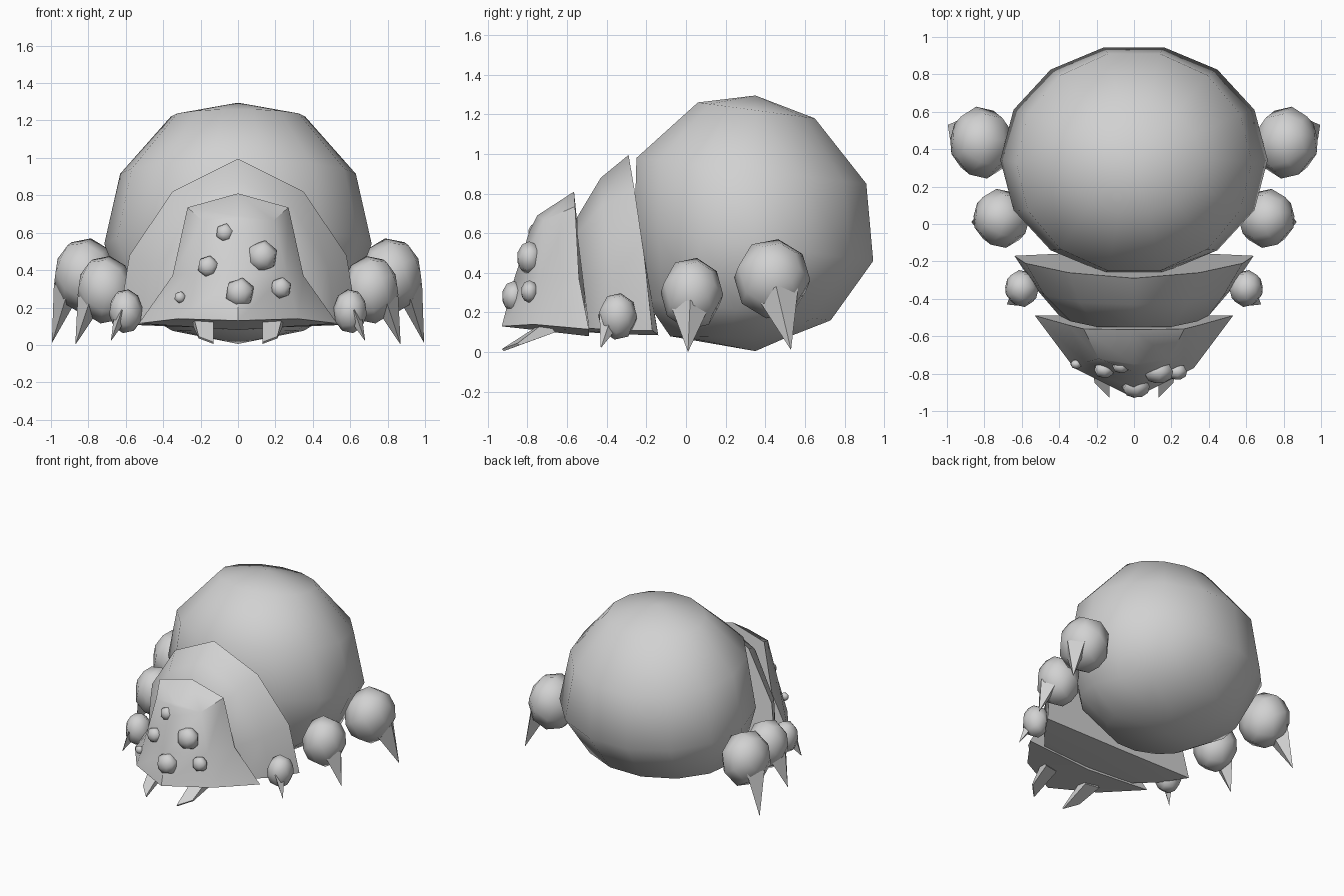
import bpy, bmesh, math
from mathutils import Vector

if "Cube" in bpy.data.objects:
    bpy.data.objects.remove(bpy.data.objects["Cube"])

SHADE = (0.64, 0.64, 0.64, 1)
grey = bpy.data.materials.new("plain_grey")
grey.use_nodes = True
grey.diffuse_color = SHADE
grey.node_tree.nodes["Principled BSDF"].inputs["Base Color"].default_value = SHADE


def finish(bm, name, angle):
    bmesh.ops.remove_doubles(bm, verts=bm.verts, dist=0.0005)
    bmesh.ops.recalc_face_normals(bm, faces=bm.faces)
    mesh = bpy.data.meshes.new(name)
    bm.to_mesh(mesh)
    bm.free()
    mesh.materials.append(grey)
    ob = bpy.data.objects.new(name, mesh)
    bpy.context.collection.objects.link(ob)
    bpy.ops.object.select_all(action='DESELECT')
    ob.select_set(True)
    bpy.context.view_layer.objects.active = ob
    bpy.ops.object.shade_smooth_by_angle(angle=math.radians(angle))


def loft(name, rings, angle):
    """Skin closed rings of points and cap the open ends."""
    bm = bmesh.new()
    loops = [[bm.verts.new(p) for p in ring] for ring in rings]
    n = len(loops[0])
    for a, b in zip(loops, loops[1:]):
        for i in range(n):
            j = (i + 1) % n
            bm.faces.new((a[i], a[j], b[j], b[i]))
    for end in (loops[0], loops[-1]):
        if len({v.co[0] for v in end}) > 1:
            bm.faces.new(end)
    finish(bm, name, angle)


def arch(half, keel):
    """Mirror half an arch, listed crown to +x foot, and close it under the middle."""
    return [(-x, y, z) for x, y, z in reversed(half[1:])] + half + [keel]


def blob(name, centre, size, segments, axis):
    """Coarse rounded lump with its poles along axis."""
    bm = bmesh.new()
    bmesh.ops.create_uvsphere(bm, u_segments=segments, v_segments=5, radius=1)
    turn = Vector((0, 0, 1)).rotation_difference(Vector(axis))
    for v in bm.verts:
        p = turn @ v.co
        v.co = [c + q * s for c, q, s in zip(centre, p, size)]
    finish(bm, name, 50)


def claw(name, base, tip, wide, deep):
    """Four-sided spike from base to tip."""
    b = Vector(base)
    axis = (Vector(tip) - b).normalized()
    side = axis.cross(Vector((1, 0, 0))).normalized() * deep
    across = axis.cross(side).normalized() * wide
    bm = bmesh.new()
    low = [bm.verts.new(c) for c in (b + across, b + side, b - across, b - side)]
    top = bm.verts.new(tip)
    bm.faces.new(low)
    for i in range(4):
        bm.faces.new((low[i], low[(i + 1) % 4], top))
    finish(bm, name, 30)


# Abdomen: tilted rings (front y, front z, back y, back z, half width)
SIDES = 14
stack = [(0.35, 1.295, 0.35, 1.295, 0), (0.06, 1.26, 0.65, 1.18, 0.36),
         (-0.25, 0.98, 0.91, 0.85, 0.63), (-0.26, 0.62, 0.945, 0.46, 0.715),
         (-0.21, 0.27, 0.73, 0.16, 0.59), (-0.08, 0.08, 0.5, 0.07, 0.35),
         (0.35, 0.005, 0.35, 0.005, 0)]
rings = []
for yf, zf, yb, zb, w in stack:
    ring = []
    for i in range(SIDES):
        t = 2 * math.pi * i / SIDES
        k = (1 + math.sin(t) / math.cos(math.pi / SIDES)) / 2
        ring.append((w * math.cos(t), yf + (yb - yf) * k, zf + (zb - zf) * k))
    rings.append(ring)
loft("abdomen", rings, 75)

# Thorax shield
loft("thorax", [
    arch([(0, -0.29, 0.995), (0.35, -0.26, 0.82), (0.58, -0.21, 0.48), (0.64, -0.17, 0.11)], (0, -0.14, 0.085)),
    arch([(0, -0.43, 0.88), (0.29, -0.42, 0.74), (0.48, -0.38, 0.42), (0.52, -0.35, 0.11)], (0, -0.34, 0.09)),
    arch([(0, -0.55, 0.68), (0.2, -0.55, 0.6), (0.34, -0.52, 0.36), (0.4, -0.49, 0.12)], (0, -0.5, 0.1)),
], 55)

# Head shield, closing on a ridge down the face
ridge = [(0, -0.76, 0.67), (0, -0.79, 0.61), (0, -0.87, 0.36), (0, -0.93, 0.13)]
loft("head", [
    arch([(0, -0.565, 0.81), (0.27, -0.56, 0.735), (0.35, -0.54, 0.37), (0.53, -0.49, 0.115)], (0, -0.49, 0.08)),
    arch([(0, -0.75, 0.69), (0.19, -0.72, 0.665), (0.26, -0.74, 0.38), (0.32, -0.77, 0.14)], (0, -0.75, 0.11)),
    arch(ridge, ridge[-1]),
], 45)

# Eyes: position and size, unevenly spread over the face
eyes = [(0.13, -0.79, 0.475, 0.085), (0.01, -0.87, 0.28, 0.08), (0.23, -0.79, 0.305, 0.058),
        (-0.16, -0.78, 0.42, 0.058), (-0.07, -0.76, 0.6, 0.05), (-0.31, -0.75, 0.255, 0.032)]
for i, (x, y, z, r) in enumerate(eyes):
    blob(f"eye_{i + 1}", (x, y, z), (r, r * 0.75, r), 6, (0.2, 1, 0.3))

# Legs (centre, size, claw base, claw tip, claw width) and fangs on both sides
legs = [("front", (0.6, -0.345, 0.18), (0.09, 0.1, 0.12), (0.62, -0.38, 0.17), (0.68, -0.43, 0.02), 0.06),
        ("middle", (0.71, 0.03, 0.295), (0.15, 0.16, 0.185), (0.79, 0.02, 0.24), (0.87, 0.01, 0.0), 0.1),
        ("rear", (0.815, 0.435, 0.37), (0.17, 0.195, 0.205), (0.91, 0.46, 0.31), (0.995, 0.53, 0.01), 0.11)]
for s, side in ((1, "left"), (-1, "right")):
    def flip(p):
        return (s * p[0], p[1], p[2])
    for name, centre, size, base, tip, r in legs:
        blob(f"{name}_leg_{side}", flip(centre), size, 8, (s, 0.2, 0.5))
        claw(f"{name}_claw_{side}", flip(base), flip(tip), r * 0.7, r)
    # Chisel-ended fang
    fang = [[(0.13, -0.72, 0.15), (0.24, -0.7, 0.16), (0.24, -0.66, 0.1), (0.13, -0.68, 0.1)],
            [(0.13, -0.93, 0.015), (0.21, -0.85, 0.045), (0.21, -0.84, 0.035), (0.13, -0.92, 0.005)]]
    loft(f"fang_{side}", [[flip(p) for p in ring] for ring in fang], 30)
